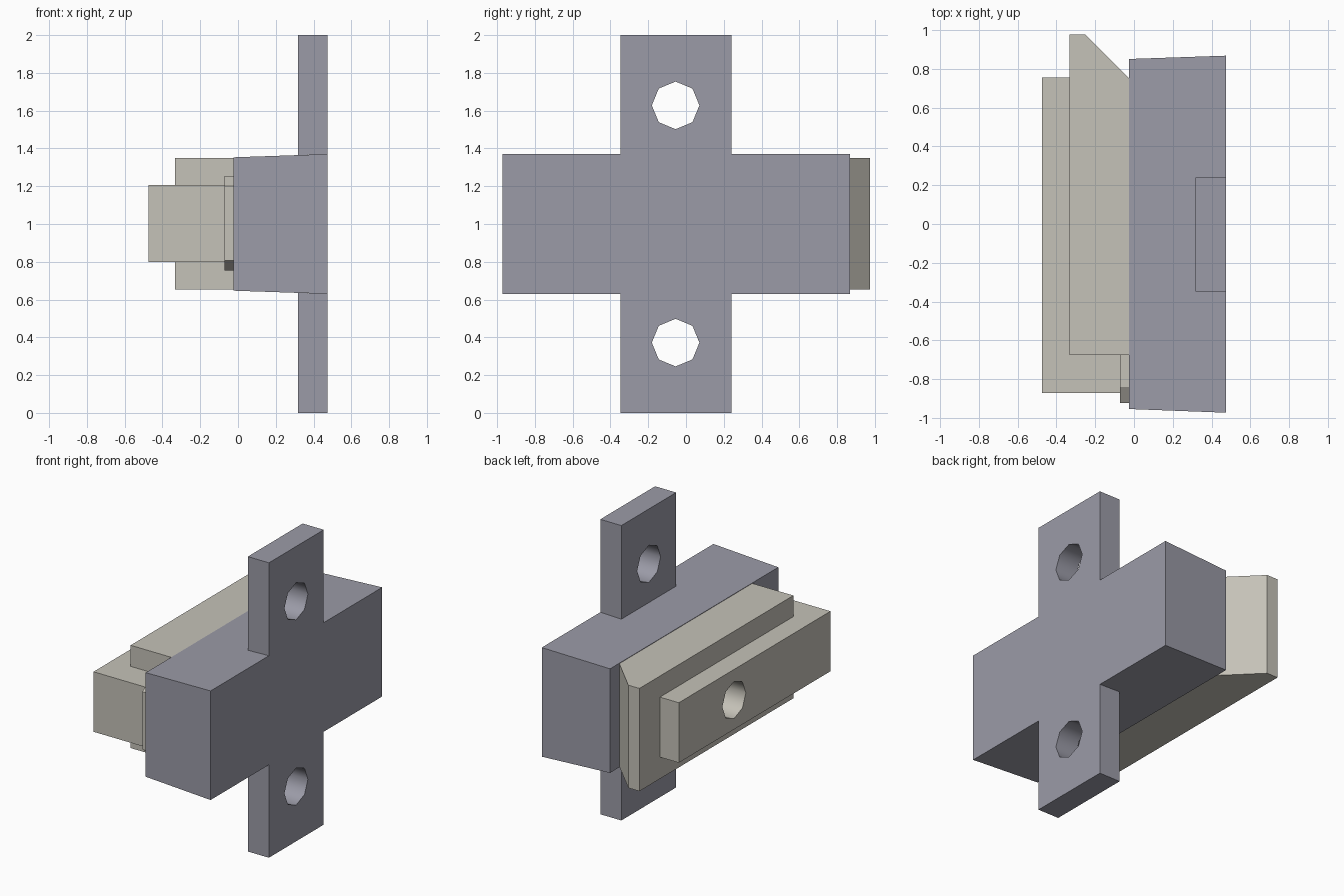
import bpy, bmesh, math

if "Cube" in bpy.data.objects:
    bpy.data.objects.remove(bpy.data.objects["Cube"])


def material(name, rgb):
    m = bpy.data.materials.new(name)
    m.diffuse_color = (*rgb, 1)
    m.use_nodes = True
    m.node_tree.nodes["Principled BSDF"].inputs["Base Color"].default_value = m.diffuse_color
    return m


CASE = material("blue_grey", (0.33, 0.33, 0.39))
BOLT = material("beige", (0.56, 0.54, 0.48))


def loft(name, ring_a, ring_b, mat=None, smooth_sides=False):
    """Closed solid between two matching rings of points."""
    bm = bmesh.new()
    a = [bm.verts.new(p) for p in ring_a]
    b = [bm.verts.new(p) for p in ring_b]
    bm.faces.new(a)
    bm.faces.new(b)
    n = len(a)
    for i in range(n):
        j = (i + 1) % n
        bm.faces.new((a[i], a[j], b[j], b[i])).smooth = smooth_sides
    bmesh.ops.recalc_face_normals(bm, faces=bm.faces)
    me = bpy.data.meshes.new(name)
    bm.to_mesh(me)
    bm.free()
    if mat:
        me.materials.append(mat)
    ob = bpy.data.objects.new(name, me)
    bpy.context.collection.objects.link(ob)
    return ob


def prism(name, profile, axis, lo, hi, mat=None, smooth_sides=False):
    """Extrude a 2D profile along axis 0, 1 or 2 (x, y, z)."""
    def ring(v):
        pts = []
        for p in profile:
            q = list(p)
            q.insert(axis, v)
            pts.append(q)
        return pts
    return loft(name, ring(lo), ring(hi), mat, smooth_sides)


def drill(targets, y, z, x0, x1, r=0.126):
    """Cut an octagonal hole along x."""
    circle = [(y + r * math.cos(i * math.pi / 4), z + r * math.sin(i * math.pi / 4))
              for i in range(8)]
    cutter = prism("hole_cutter", circle, 0, x0, x1, None, True)
    cutter.hide_render = True
    cutter.hide_set(True)
    cutter.display_type = 'WIRE'
    for t in targets:
        mod = t.modifiers.new("hole", 'BOOLEAN')
        mod.operation = 'DIFFERENCE'
        mod.solver = 'EXACT'
        mod.object = cutter


def rect(x, y0, y1, z0, z1):
    return [(x, y0, z0), (x, y1, z0), (x, y1, z1), (x, y0, z1)]


# Tapered housing
loft("housing", rect(-0.025, -0.953, 0.85, 0.647, 1.353),
     rect(0.475, -0.972, 0.867, 0.63, 1.37), CASE)

# Mounting tabs above and below, each with a screw hole
for side, name in ((1, "upper_tab"), (-1, "lower_tab")):
    profile = [(0.317, 1 + side * 0.365), (0.475, 1 + side * 0.37),
               (0.475, 1 + side), (0.317, 1 + side)]
    tab = prism(name, profile, 1, -0.347, 0.24, CASE)
    drill([tab], -0.055, 1 + side * 0.628, 0.2, 0.6)

# Sliding plate with a bevelled end
plate = prism("slide_plate", [(-0.333, -0.675), (-0.333, 0.975), (-0.25, 0.975),
                              (-0.025, 0.75), (-0.025, -0.675)], 2, 0.653, 1.35, BOLT)

# Front bar that wraps around the plain end of the plate
bar = prism("front_bar", [(-0.475, -0.87), (-0.072, -0.87), (-0.072, -0.675),
                          (-0.333, -0.675), (-0.333, 0.755), (-0.475, 0.755)],
            2, 0.8, 1.207, BOLT)
drill([bar, plate], 0.163, 1.0, -0.6, -0.05)

# Base collar with clipped corners under the bar end
prism("base_collar", [(-0.675, 0.755), (-0.84, 0.755), (-0.922, 0.807),
                      (-0.922, 1.2), (-0.84, 1.253), (-0.675, 1.253)],
      0, -0.072, -0.025, BOLT)
